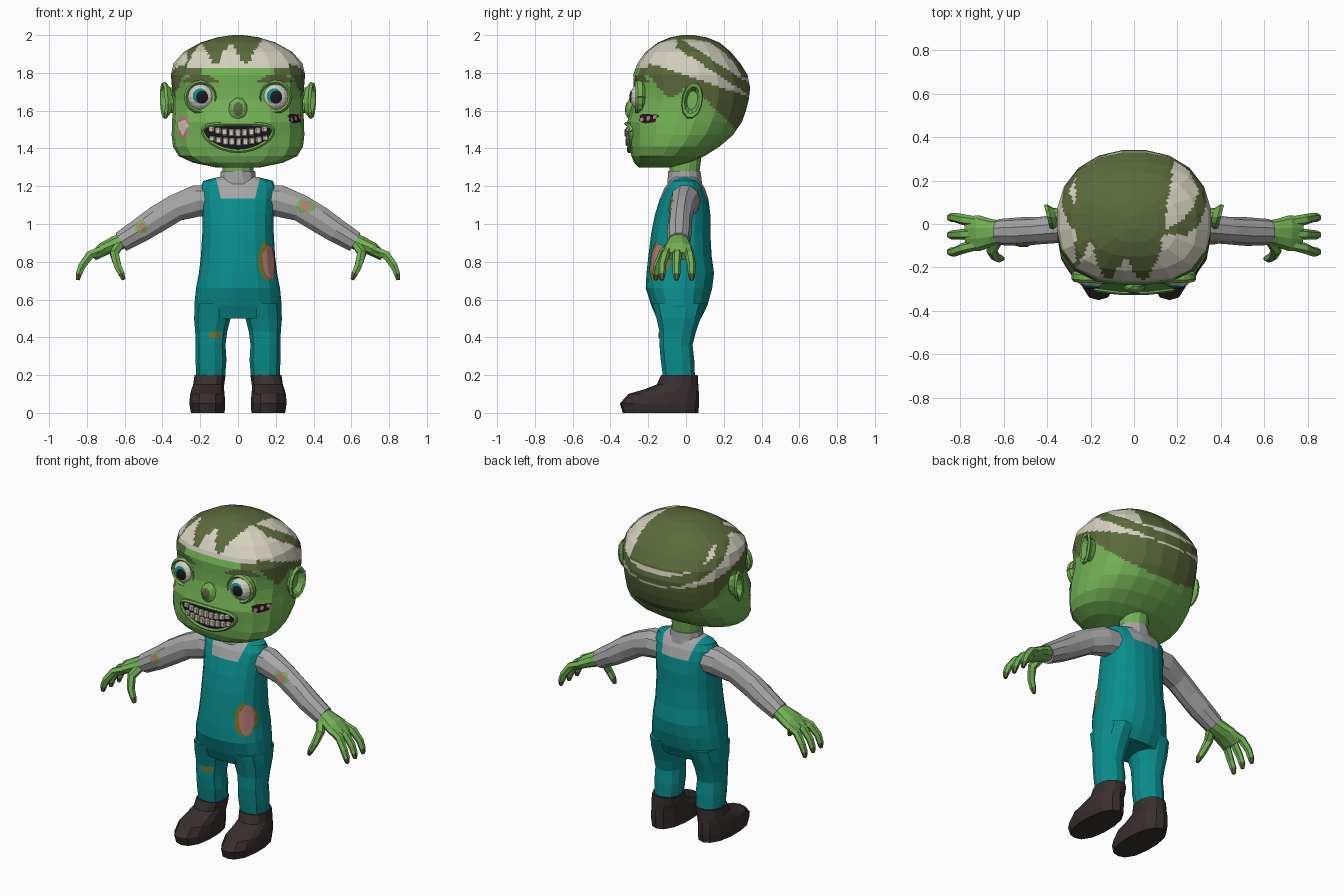
import bpy, bmesh, math, random
from mathutils import Vector, Matrix
from mathutils.bvhtree import BVHTree

if "Cube" in bpy.data.objects:
    bpy.data.objects.remove(bpy.data.objects["Cube"])

random.seed(4)
COL = {"skin": (0.17, 0.44, 0.09), "hair": (0.105, 0.145, 0.045), "cream": (0.66, 0.63, 0.52),
       "teal": (0.003, 0.27, 0.27), "grey": (0.38, 0.38, 0.38), "brown": (0.04, 0.028, 0.028),
       "pink": (0.47, 0.2, 0.18), "ochre": (0.2, 0.18, 0.025), "black": (0.012, 0.009, 0.011)}
MAT = {}
for key, rgb in COL.items():
    MAT[key] = bpy.data.materials.new(key)
    MAT[key].diffuse_color = (*rgb, 1)


def finish(name, bm, colour, rule=None, mirror=False, fix=True):
    """Turn a bmesh into a coloured object; return a ray tree for it."""
    if mirror:
        geo = bmesh.ops.duplicate(bm, geom=bm.verts[:] + bm.edges[:] + bm.faces[:])["geom"]
        for v in geo:
            if isinstance(v, bmesh.types.BMVert):
                v.co.x *= -1
        bmesh.ops.reverse_faces(bm, faces=[f for f in geo if isinstance(f, bmesh.types.BMFace)])
    if fix:
        bmesh.ops.recalc_face_normals(bm, faces=bm.faces[:])
    slots = [colour]
    for f in bm.faces:
        c = rule(f.calc_center_median()) if rule else colour
        if c not in slots:
            slots.append(c)
        f.material_index = slots.index(c)
    tree = BVHTree.FromBMesh(bm)
    me = bpy.data.meshes.new(name)
    bm.to_mesh(me)
    bm.free()
    for s in slots:
        me.materials.append(MAT[s])
    bpy.context.collection.objects.link(bpy.data.objects.new(name, me))
    return tree


def loft(bm, rings):
    rows = [[bm.verts.new(p) for p in r] for r in rings]
    n = len(rows[0])
    for a, b in zip(rows, rows[1:]):
        for i in range(n):
            bm.faces.new((a[i], a[(i + 1) % n], b[(i + 1) % n], b[i]))
    bm.faces.new(rows[0][::-1])
    bm.faces.new(rows[-1])


def oval(z, hw, front, back, cx=0.0, n=20, e=2.5):
    """Horizontal squarish ring between a front and a back depth."""
    cy, d = (front + back) / 2, (back - front) / 2
    pts = []
    for i in range(n):
        t = 2 * math.pi * (i + 0.5) / n
        c, s = math.cos(t), math.sin(t)
        k = e if s < 0 else min(e, 2.2)
        r = (abs(c) ** k + abs(s) ** k) ** (-1 / k)
        pts.append((cx + hw * c * r, cy + d * s * r, z))
    return pts


def tube(bm, path, radii, n=8):
    """Loft along a path; radii are (depth, height) pairs."""
    path = [Vector(p) for p in path]
    rings = []
    for i, p in enumerate(path):
        t = (path[min(i + 1, len(path) - 1)] - path[max(i - 1, 0)]).normalized()
        side = (Vector((0, 1, 0)) - t * t.y).normalized()
        up = t.cross(side)
        a, b = radii[i]
        rings.append([p + side * a * math.cos(2 * math.pi * k / n) + up * b * math.sin(2 * math.pi * k / n)
                      for k in range(n)])
    loft(bm, rings)


def blob(w, h, n=20, jag=0.0):
    return [(w * math.cos(2 * math.pi * i / n) * (1 + random.uniform(-jag, jag)),
             h * math.sin(2 * math.pi * i / n) * (1 + random.uniform(-jag, jag))) for i in range(n)]


def plate(name, tree, loc, normal, outline, colour, lift=0.004):
    """Thin painted patch wrapped on a surface."""
    nrm, loc = Vector(normal).normalized(), Vector(loc)
    u = Vector((0, 0, 1)).cross(nrm).normalized()
    v = nrm.cross(u)

    def hit(a, b):
        p = loc + u * a + v * b
        q = tree.ray_cast(p + nrm * 0.1, -nrm, 0.3)
        if q[0] is None:
            q = tree.find_nearest(p)
        return q[0] + nrm * lift
    bm = bmesh.new()
    mid = bm.verts.new(hit(0, 0))
    last, n = None, len(outline)
    for k in (0.25, 0.5, 0.75, 1.0):
        row = [bm.verts.new(hit(a * k, b * k)) for a, b in outline]
        for i in range(n):
            j = (i + 1) % n
            bm.faces.new((last[i], row[i], row[j], last[j]) if last else (mid, row[i], row[j]))
        last = row
    finish(name, bm, colour, fix=False)


# Head: scalp has a dark cap, pale bands and side locks
def scalp(c):
    x, y, z = c
    knots = [(-0.4, 1.83), (-0.2, 1.79), (-0.1, 1.67), (-0.05, 1.68), (0.02, 1.74), (0.285, 1.48), (0.5, 1.46)]
    for (y0, z0), (y1, z1) in zip(knots, knots[1:]):
        if y0 <= y < y1:
            edge = z0 + (z1 - z0) * (y - y0) / (y1 - y0)
    if y < -0.2:
        edge = 1.83 if abs(x) < 0.2 else 1.79
    if z < edge:
        brow = ((abs(x) - 0.2) / 0.088) ** 2 + ((z - 1.772 + 2.5 * (abs(x) - 0.2) ** 2) / 0.022) ** 2
        return "hair" if y < 0 and brow < 1 else "skin"
    h = z + 0.33 * y
    if -0.27 < x < 0.14 + 0.15 * y and (h > 1.88 if y > 0 else z > 1.9 - 0.05 * math.sin(39.3 * x)):
        return "hair"
    if y > -0.05 and abs(z + 0.65 * y - 1.93) < 0.03:
        return "hair"
    return "cream" if h > 1.785 or (y < -0.2 and z > 1.83) else "hair"


bm = bmesh.new()
loft(bm, [oval(*r, e=2.8) for r in [
    (1.30, .12, -.25, -.08), (1.325, .24, -.275, .02), (1.36, .315, -.29, .1), (1.41, .345, -.298, .18),
    (1.47, .352, -.303, .25), (1.54, .35, -.312, .298), (1.60, .346, -.295, .32), (1.66, .346, -.28, .335),
    (1.72, .35, -.278, .342), (1.79, .356, -.28, .328), (1.85, .342, -.258, .29), (1.91, .29, -.215, .24),
    (1.96, .2, -.15, .18), (1.988, .11, -.085, .11), (2.0, .03, -.02, .04)]])
bmesh.ops.subdivide_edges(bm, edges=bm.edges[:], cuts=4, use_grid_fill=True)
head = finish("head", bm, "skin", scalp)
FRONT = (0, -1, 0)


def face_y(x, z):
    return head.ray_cast(Vector((x, -1, z)), Vector((0, 1, 0)))[0].y


# Eyes with lids, irises and pupils
for side, label in ((-1, "left"), (1, "right")):
    x, z = 0.196 * side, 1.672
    y = face_y(x, z)
    bm = bmesh.new()
    bmesh.ops.create_uvsphere(bm, u_segments=16, v_segments=10, radius=1,
                              matrix=Matrix.Translation((x, y + 0.015, z)) @ Matrix.Diagonal((.074, .06, .074, 1)))
    eye = finish("eyeball_" + label, bm, "cream")
    plate("iris_" + label, eye, (x - .004, y - .04, z + .006), FRONT, blob(.04, .04), "teal", .002)
    plate("pupil_" + label, eye, (x + .006, y - .04, z), FRONT, blob(.032, .034), "black", .005)
    bm = bmesh.new()
    ts = [2 * math.pi * i / 16 for i in range(17)]
    tube(bm, [(x + .079 * math.cos(t), y + .004 - .1 * (abs(x) - abs(x + .079 * math.cos(t))) * .5,
               z + .079 * math.sin(t)) for t in ts], [(.025, .013)] * 17, 6)
    finish("eyelid_" + label, bm, "skin")

# Nose with a dark hollow
bm = bmesh.new()
bmesh.ops.create_icosphere(bm, subdivisions=2, radius=1, matrix=Matrix.Translation((0, -.285, 1.605))
                           @ Matrix.Diagonal((.052, .035, .065, 1)))
nose = finish("nose", bm, "skin")
plate("nose_hollow", nose, (0, -.32, 1.608), FRONT, blob(.027, .04, 8), "hair")

# Grinning mouth: dark opening, lip rim and two rows of teeth
grin = [(a, b + .03 * (a / .18) ** 2) for a, b in blob(.18, .066, 28)]
plate("mouth_opening", head, (0, -.3, 1.458), FRONT, grin, "black", .005)
bm = bmesh.new()
rim = [(a * 1.04, face_y(a, 1.458 + b) - .002, 1.458 + b * 1.1) for a, b in grin]
tube(bm, rim + rim[:1], [(.016, .011)] * 29, 6)
finish("lips", bm, "skin")
bm = bmesh.new()
for row, count in ((1, 4), (-1, 4)):
    for i in range(-count, count + 1):
        x = i * .035 + (0 if row > 0 else .004)
        z = 1.458 + row * .024 + .03 * (x / .18) ** 2
        half = .021 - .006 * (abs(i) / 4) ** 2
        m = Matrix.Translation((x, face_y(x, z) - .003, z)) @ Matrix.Rotation(x * 1.3, 4, 'Z')
        bmesh.ops.create_cube(bm, size=2, matrix=m @ Matrix.Diagonal((.0155, .018, half, 1)))
bmesh.ops.bevel(bm, geom=bm.edges[:], offset=.006, segments=1, affect='EDGES')
finish("teeth", bm, "cream")

# Cheek wounds
plate("cheek_tear", head, (-.29, -.22, 1.52), (-.5, -1, 0), blob(.05, .055, 14, .35), "pink")
plate("cheek_bone", head, (-.29, -.22, 1.52), (-.5, -1, 0), blob(.036, .04, 12, .4), "cream", .007)
plate("cheek_cut", head, (.31, -.21, 1.56), (.8, -1, 0), blob(.06, .024, 14, .2), "black")
for i in range(3):
    plate("cheek_stitch", head, (.285 + i * .025, -.235 + i * .03, 1.553 + i * .007), (.8, -1, 0),
          blob(.012, .013, 6), "pink", .007)

# Ears: dished outlines flaring outwards to the back
bm = bmesh.new()
rings = []
for x, k in ((.325, .65), (.36, .7), (.385, 1), (.4, .92), (.395, .72), (.365, .5)):
    ring = []
    for i in range(12):
        t = 2 * math.pi * i / 12
        dy, dz = .058 * k * math.cos(t), k * (.098 * math.sin(t) + .02 * math.cos(t))
        ring.append((x + .25 * dy, .033 + dy, 1.655 + dz))
    rings.append(ring)
loft(bm, rings)
finish("ears", bm, "skin", mirror=True)

# Neck with shirt collar
bm = bmesh.new()
loft(bm, [oval(*r, n=12, e=2) for r in [(1.2, .12, -.1, .09), (1.24, .098, -.1, .085), (1.28, .094, -.098, .08),
                                        (1.281, .086, -.09, .075), (1.4, .085, -.09, .09)]])
finish("neck", bm, "skin", lambda c: "grey" if c.z < 1.2805 else "skin")

# Torso: dungarees with a square-cut bib and straps over the shirt
bm = bmesh.new()
loft(bm, [oval(*r) for r in [
    (.5, .222, -.155, .08), (.57, .232, -.185, .115), (.66, .223, -.214, .14), (.74, .208, -.21, .15),
    (.83, .197, -.2, .137), (.95, .19, -.185, .13), (1.05, .19, -.165, .13), (1.13, .197, -.14, .12),
    (1.19, .2, -.115, .1), (1.228, .185, -.085, .075), (1.25, .1, -.07, .06)]])
for co, no in (((0, 0, 1.135), (0, 0, 1)), ((.09, 0, 1.135), (1, 0, -.25)), ((-.09, 0, 1.135), (-1, 0, -.25))):
    bmesh.ops.bisect_plane(bm, geom=bm.verts[:] + bm.edges[:] + bm.faces[:], plane_co=co, plane_no=no)
torso = finish("dungarees_top", bm, "teal",
               lambda c: "grey" if c.z > 1.135 and abs(c.x) < .09 + .25 * (c.z - 1.135) else "teal")
plate("belly_tear_edge", torso, (.165, -.16, .8), (.55, -1, 0), blob(.062, .105, 16, .15), "ochre")
plate("belly_wound", torso, (.172, -.16, .8), (.55, -1, 0), blob(.046, .085, 14, .12), "pink", .007)

# Trouser legs
bm = bmesh.new()
loft(bm, [oval(z, hw, f, b, cx, 12) for z, cx, hw, f, b in [
    (.17, .145, .076, -.12, .05), (.28, .143, .083, -.135, .046), (.36, .145, .08, -.142, .037),
    (.43, .142, .086, -.142, .055), (.5, .136, .098, -.158, .08), (.58, .125, .104, -.18, .11)]])
legs = finish("trouser_legs", bm, "teal", mirror=True)
plate("knee_tear", legs, (-.12, -.14, .415), FRONT, blob(.04, .016, 12, .3), "ochre")

# Shoes
bm = bmesh.new()
loft(bm, [oval(z, hw, f, b, cx, 14) for z, cx, hw, f, b in [
    (0, .16, .09, -.335, .065), (.05, .163, .096, -.35, .07), (.1, .162, .092, -.305, .07),
    (.125, .16, .087, -.22, .066), (.15, .155, .083, -.155, .065), (.2, .148, .083, -.132, .062)]])
finish("shoes", bm, "brown", mirror=True)

# Sleeves
bm = bmesh.new()
tube(bm, [(.12, 0, 1.125), (.22, -.005, 1.122), (.33, -.02, 1.085), (.43, -.03, 1.025), (.52, -.035, .965),
          (.62, -.037, .905)], [(.08, .085), (.08, .088), (.066, .075), (.063, .075), (.066, .068), (.06, .058)], 10)
sleeves = finish("sleeves", bm, "grey", mirror=True)
for x, z, s in ((.36, 1.09, 1.0), (-.51, .98, .85)):
    plate("sleeve_tear", sleeves, (x, -.08, z), (0, -1, .25), blob(.045 * s, .042 * s, 14, .25), "skin")
    plate("sleeve_wound", sleeves, (x, -.08, z), (0, -1, .25), blob(.03 * s, .026 * s, 12, .25), "pink", .007)

# Hands: palm, three curled fingers and a thumb with dark nails
bm = bmesh.new()
tube(bm, [(.58, -.037, .925), (.65, -.04, .895), (.71, -.042, .868), (.765, -.045, .83)],
     [(.048, .046), (.062, .044), (.082, .038), (.08, .026)], 10)
for y0, y1 in ((.01, .03), (-.045, -.05), (-.095, -.128)):
    tube(bm, [(.72, y0, .862), (.785, (y0 + y1) / 2, .835), (.825, y1, .78), (.843, y1, .735), (.848, y1, .703)],
         [(.024, .024), (.025, .025), (.022, .022), (.02, .019), (.011, .011)], 6)
tube(bm, [(.63, -.075, .89), (.655, -.12, .845), (.638, -.15, .78), (.618, -.158, .738), (.605, -.16, .705)],
     [(.028, .028), (.026, .026), (.022, .022), (.02, .019), (.011, .011)], 6)
finish("hands", bm, "skin", lambda c: "hair" if c.z < .728 else "skin", mirror=True)

for m in bpy.data.materials:
    if m.users and not m.is_grease_pencil:
        m.use_nodes = True
        m.node_tree.nodes["Principled BSDF"].inputs["Base Color"].default_value = m.diffuse_color
